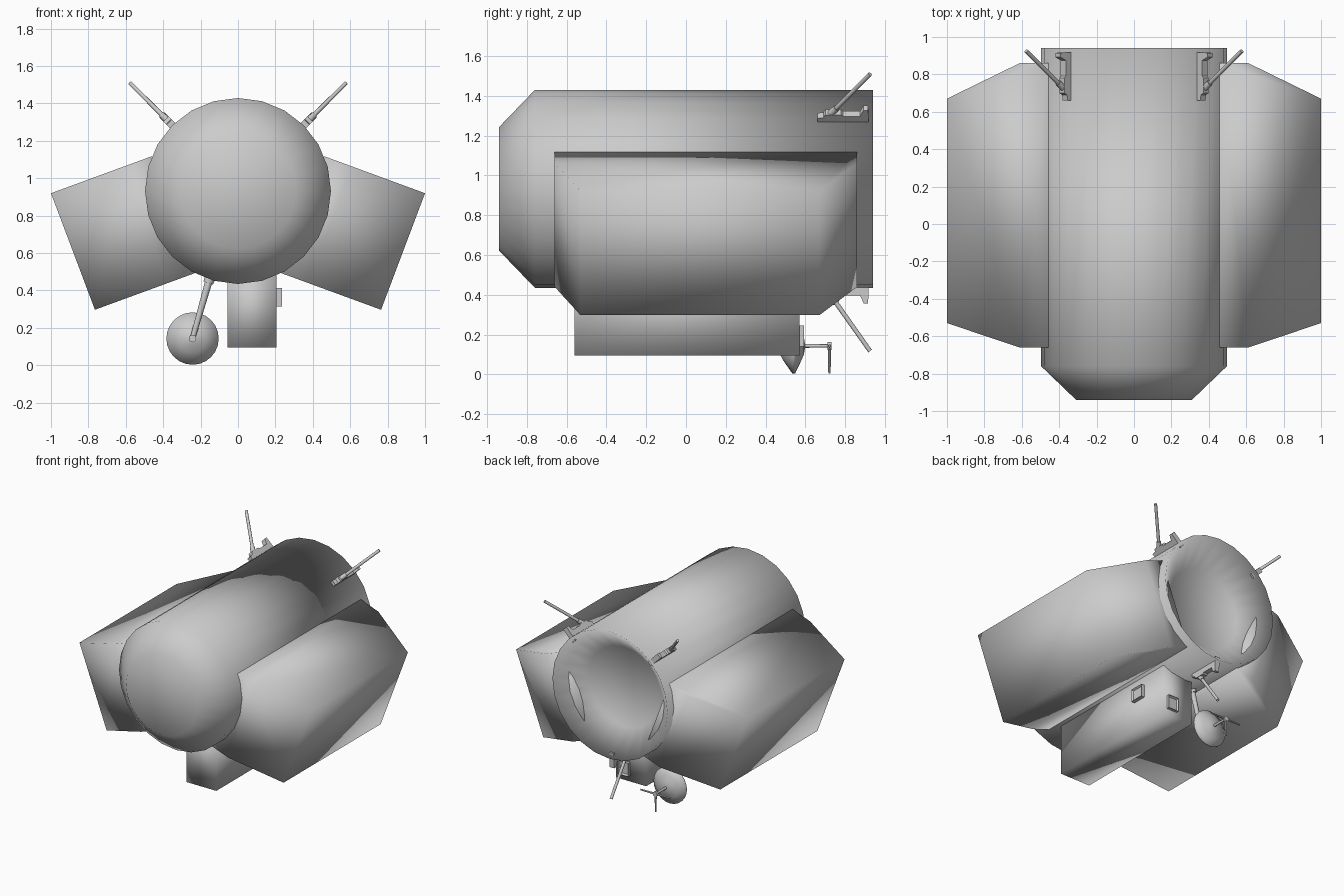
import bpy, bmesh, math
from mathutils import Vector, Matrix

if "Cube" in bpy.data.objects:
    bpy.data.objects.remove(bpy.data.objects["Cube"])

AXIS_Z = 0.932  # height of the body's centre line


def finish(name, bm, smooth=False, angle=None):
    bmesh.ops.recalc_face_normals(bm, faces=bm.faces)
    me = bpy.data.meshes.new(name)
    bm.to_mesh(me)
    bm.free()
    ob = bpy.data.objects.new(name, me)
    bpy.context.collection.objects.link(ob)
    if smooth:
        me.polygons.foreach_set("use_smooth", [True] * len(me.polygons))
    if angle:
        bpy.ops.object.select_all(action='DESELECT')
        bpy.context.view_layer.objects.active = ob
        ob.select_set(True)
        bpy.ops.object.shade_smooth_by_angle(angle=math.radians(angle))
    return ob


def lathe_y(name, profile, n, cx, cz, **kw):
    """Revolve (y, radius) points around an axis parallel to y."""
    bm = bmesh.new()
    rings = []
    for y, r in profile:
        if r == 0:
            rings.append([bm.verts.new((cx, y, cz))] * n)
        else:
            rings.append([bm.verts.new((cx + r * math.sin(2 * math.pi * i / n), y,
                                        cz + r * math.cos(2 * math.pi * i / n))) for i in range(n)])
    for a, b in zip(rings, rings[1:]):
        for i in range(n):
            j = (i + 1) % n
            bm.faces.new(list(dict.fromkeys((a[i], a[j], b[j], b[i]))))
    for ring in (rings[0], rings[-1]):
        if ring[0] is not ring[1]:
            bm.faces.new(ring)
    return finish(name, bm, **kw)


def prism(points, offset):
    """Extrude a polygon of 3D points by a vector."""
    bm = bmesh.new()
    f = bm.faces.new([bm.verts.new(p) for p in points])
    ext = bmesh.ops.extrude_face_region(bm, geom=[f])
    bmesh.ops.translate(bm, vec=offset, verts=[v for v in ext["geom"] if isinstance(v, bmesh.types.BMVert)])
    return bm


def box(lo, hi):
    (x0, y0, z0), (x1, y1, z1) = lo, hi
    return prism([(x0, y0, z0), (x1, y0, z0), (x1, y1, z0), (x0, y1, z0)], Vector((0, 0, z1 - z0)))


def rod(name, a, b, r1, r2, n=10):
    a, b = Vector(a), Vector(b)
    bm = bmesh.new()
    m = Matrix.Translation((a + b) / 2) @ (b - a).to_track_quat('Z', 'Y').to_matrix().to_4x4()
    bmesh.ops.create_cone(bm, cap_ends=True, segments=n, radius1=r1, radius2=r2,
                          depth=(b - a).length, matrix=m)
    return finish(name, bm, angle=40)


# main barrel: chamfered nose, hollow rear
lathe_y("main_body", [(-0.94, 0.31), (-0.76, 0.497), (0.94, 0.497), (0.76, 0.31)],
        24, 0, AXIS_Z, smooth=True)

# side pods: tapered outline swept down the tilted inner face
top_in, top_out, low_in = Vector((0.46, 0, 1.118)), Vector((1.0, 0, 0.92)), Vector((0.225, 0, 0.495))
outline = [(0, -0.66), (0.28, -0.66), (1, -0.53), (1, 0.67), (0.28, 0.86), (0, 0.86)]
for side, name in ((1, "right_pod"), (-1, "left_pod")):
    pts = [top_in.lerp(top_out, u) + Vector((0, y, 0)) for u, y in outline]
    bm = prism(pts, low_in - top_in)
    bmesh.ops.scale(bm, vec=(side, 1, 1), verts=bm.verts)
    finish(name, bm, smooth=True)

# equipment box under the belly
finish("belly_box", box((-0.055, -0.56, 0.095), (0.205, 0.57, 0.52)), smooth=True)

# small framed hatches on the box
for name, lo, hi, out in (
        ("side_hatch", (0.2, 0.25, 0.315), (0.235, 0.36, 0.412), Vector((1, 0, 0))),
        ("rear_hatch", (0.085, 0.565, 0.14), (0.175, 0.593, 0.245), Vector((0, 1, 0)))):
    bm = box(lo, hi)
    bmesh.ops.recalc_face_normals(bm, faces=bm.faces)
    bm.normal_update()
    face = max(bm.faces, key=lambda f: f.normal.dot(out))
    bmesh.ops.inset_individual(bm, faces=[face], thickness=0.012, depth=0)
    bmesh.ops.translate(bm, vec=out * -0.015, verts=face.verts)
    finish(name, bm)

# antennas with tail-finned mounts, placed around the rear of the barrel
mount = [(0.66, 0.46), (0.92, 0.46), (0.915, 0.575), (0.892, 0.575), (0.875, 0.535),
         (0.79, 0.535), (0.78, 0.545), (0.70, 0.545), (0.69, 0.525), (0.66, 0.52)]
for label, deg in (("right", 45), ("left", -45), ("lower", 180)):
    place = Matrix.Translation((0, 0, AXIS_Z)) @ Matrix.Rotation(math.radians(deg), 4, 'Y')
    bm = prism([(-0.019, y, r) for y, r in mount], Vector((0.038, 0, 0)))
    bm.transform(place)
    finish(label + "_antenna_mount", bm)
    rod(label + "_antenna_socket", place @ Vector((0, 0.71, 0.51)), place @ Vector((0, 0.756, 0.575)), 0.02, 0.017)
    rod(label + "_antenna_rod", place @ Vector((0, 0.71, 0.51)), place @ Vector((0, 0.925, 0.815)), 0.012, 0.011)

# dish on a strut, with feed boom and three arms
DX, DZ = -0.243, 0.143
lathe_y("dish", [(0.46, 0), (0.465, 0.03), (0.49, 0.075), (0.535, 0.14), (0.548, 0.14),
                 (0.572, 0.09), (0.592, 0.045), (0.6, 0)], 24, DX, DZ, smooth=True)
rod("dish_strut", (-0.15, 0.46, 0.47), (DX, 0.455, DZ), 0.02, 0.014)
rod("strut_collar", (-0.148, 0.46, 0.475), (-0.159, 0.46, 0.44), 0.029, 0.027)
rod("dish_hub", (DX, 0.43, DZ), (DX, 0.48, DZ), 0.02, 0.02, 16)
rod("feed_boom", (DX, 0.58, DZ), (DX, 0.728, DZ), 0.01, 0.008)
rod("feed_hub", (DX, 0.712, DZ), (DX, 0.73, DZ), 0.02, 0.02, 12)
for name, dx, dz in (("right_feed_arm", 0.13, 0), ("left_feed_arm", -0.13, 0), ("lower_feed_arm", 0, -0.138)):
    rod(name, (DX, 0.721, DZ), (DX + dx, 0.721, DZ + dz), 0.008, 0.006, 8)
